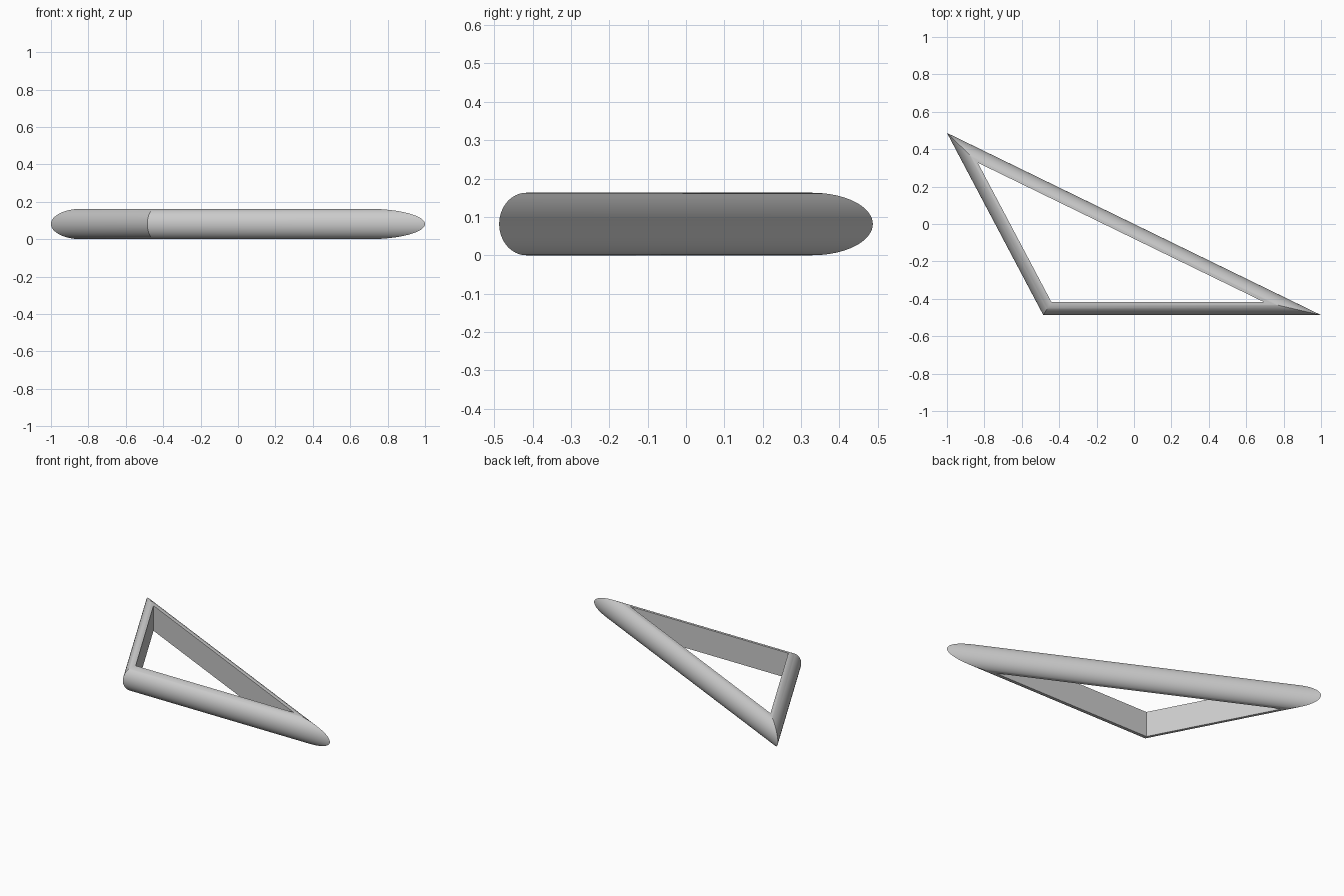
import bpy, bmesh, math
from mathutils import Vector

cube = bpy.data.objects.get("Cube")
if cube:
    bpy.data.objects.remove(cube)

HEIGHT = 0.163     # bar height
DEPTH = 0.071      # bar depth, flat inner wall to rounded outer edge
STEPS = 32         # segments around the rounded side
corners = [Vector(p) for p in ((-0.485, -0.487), (1.0, -0.487), (-1.0, 0.487))]

grey = bpy.data.materials.new("light grey")
grey.use_nodes = True
colour = (0.6, 0.6, 0.6, 1)
grey.diffuse_color = colour
grey.node_tree.nodes["Principled BSDF"].inputs["Base Color"].default_value = colour


def mitre(i):
    """Offset from an outer corner to the matching inner corner."""
    a = (corners[i - 1] - corners[i]).normalized()
    b = (corners[(i + 1) % 3] - corners[i]).normalized()
    return (a + b).normalized() * DEPTH / math.sin(a.angle(b) / 2)


# Triangular frame: a D-shaped section swept around three mitred corners
bm = bmesh.new()
rings = []
for i, corner in enumerate(corners):
    ring = []
    for k in range(STEPS + 1):
        t = math.pi * k / STEPS
        p = corner + mitre(i) * (1 - math.sin(t))
        ring.append(bm.verts.new((p.x, p.y, HEIGHT / 2 * (1 - math.cos(t)))))
    rings.append(ring)
for i in range(3):
    a, b = rings[i], rings[(i + 1) % 3]
    for k in range(STEPS + 1):
        n = (k + 1) % (STEPS + 1)
        bm.faces.new((a[k], b[k], b[n], a[n]))
bmesh.ops.recalc_face_normals(bm, faces=bm.faces)

mesh = bpy.data.meshes.new("triangle_frame")
bm.to_mesh(mesh)
bm.free()
mesh.materials.append(grey)
frame = bpy.data.objects.new("triangle_frame", mesh)
bpy.context.collection.objects.link(frame)

# Smooth rounded sides, sharp mitres and inner edges
bpy.ops.object.select_all(action="DESELECT")
frame.select_set(True)
bpy.context.view_layer.objects.active = frame
bpy.ops.object.shade_smooth_by_angle(angle=math.radians(30))
